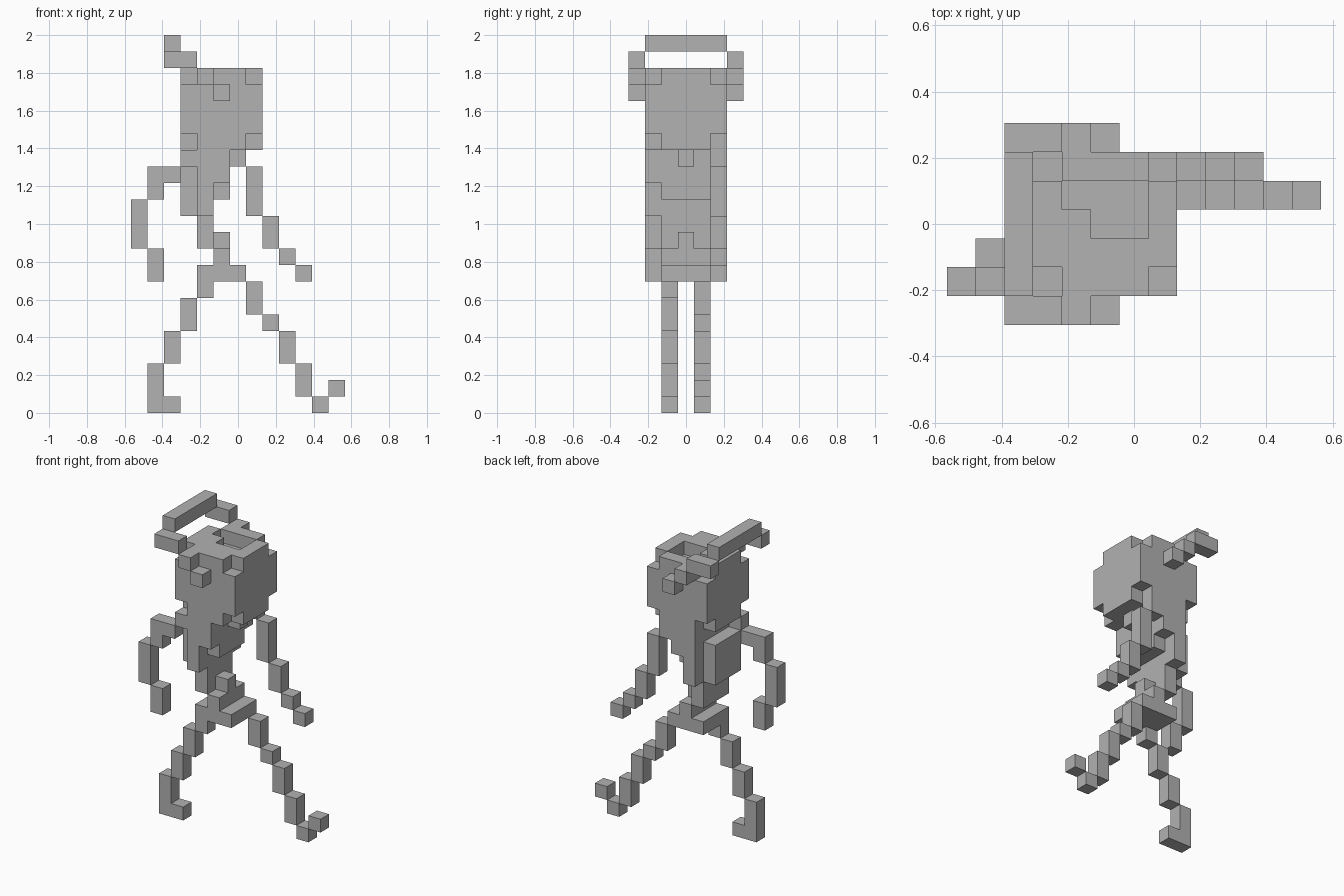
import bpy
import bmesh
from itertools import product
from mathutils import Vector

U = 2 / 23                       # edge of one block
ORIGIN = Vector((6.5, 3.5, 0))   # grid point at the model's base centre

cube = bpy.data.objects.get("Cube")
if cube:
    bpy.data.objects.remove(cube, do_unlink=True)

grey = bpy.data.materials.new("plain grey")
grey.use_nodes = True
COLOUR = (0.445, 0.445, 0.445, 1)
grey.diffuse_color = COLOUR
grey.node_tree.nodes["Principled BSDF"].inputs["Base Color"].default_value = COLOUR


def box(xs, ys, zs):
    """Block cells in inclusive ranges; a single number is one cell."""
    spans = [(s, s) if isinstance(s, int) else s for s in (xs, ys, zs)]
    return set(product(*(range(a, b + 1) for a, b in spans)))


def chain(y, *steps):
    """Limb in one row: each step is a column and its height range."""
    return set().union(*(box(x, y, z) for x, z in steps))


def band_side(y):
    return box((2, 3), y, 21) | box(4, y, 20) | box(5, y, 19)


parts = {}

# Head: a block with its corners cut off and a hollow in the crown
head = box((3, 7), (1, 5), (16, 20))
head -= set(product((3, 7), (1, 5), (16, 20)))
parts["head"] = head - box((4, 6), 4, 20) - box((5, 6), 3, 20)

# Raised band over the head
parts["head_band"] = box(2, (1, 5), 22) | band_side(0) | band_side(6)

# Torso: chest, back plate, tapering waist and twisted shoulders
parts["chest"] = (box(4, (1, 5), (12, 15)) | box(5, (1, 5), (14, 15))
                  | box(5, (2, 4), 13) | box(6, 3, 15))
parts["back_plate"] = box(3, (2, 4), (12, 14))
parts["waist"] = box(4, (2, 4), (10, 11))
parts["shoulders"] = box(3, 1, 15) | box(6, 5, 15)

# Hips
parts["hips"] = box((4, 6), (2, 4), 8) | box(5, (2, 4), 9) | box(5, 3, 10)

# Arms
parts["rear_arm"] = chain(1, (2, 14), (1, (13, 14)), (0, (10, 12)), (1, (8, 9)))
parts["forward_arm"] = chain(5, (7, (12, 14)), (8, (10, 11)), (9, 9), (10, 8))

# Legs
parts["rear_leg"] = chain(2, (4, 7), (3, (5, 6)), (2, (3, 4)), (1, (0, 2)), (2, 0))
parts["forward_leg"] = chain(4, (7, (6, 7)), (8, 5), (9, (3, 4)), (10, (1, 2)),
                             (11, 0), (12, 1))

solid = set().union(*parts.values())


def build(name, cells):
    """Make an object from the outer faces of the cells."""
    bm = bmesh.new()
    for cell in sorted(cells):
        centre = Vector(cell) + Vector((0.5, 0.5, 0.5))
        for axis, sign in product(range(3), (-1, 1)):
            normal = Vector((0, 0, 0))
            normal[axis] = sign
            if tuple(int(c + n) for c, n in zip(cell, normal)) in solid:
                continue
            side = Vector((0, 0, 0))
            side[(axis + 1) % 3] = 1
            up = normal.cross(side)
            ring = (-side - up, side - up, side + up, up - side)
            bm.faces.new([bm.verts.new((centre + (normal + c) / 2 - ORIGIN) * U)
                          for c in ring])
    bmesh.ops.remove_doubles(bm, verts=bm.verts[:], dist=U / 100)
    mesh = bpy.data.meshes.new(name)
    bm.to_mesh(mesh)
    bm.free()
    mesh.materials.append(grey)
    bpy.context.collection.objects.link(bpy.data.objects.new(name, mesh))


for part_name, part_cells in parts.items():
    build(part_name, part_cells)
